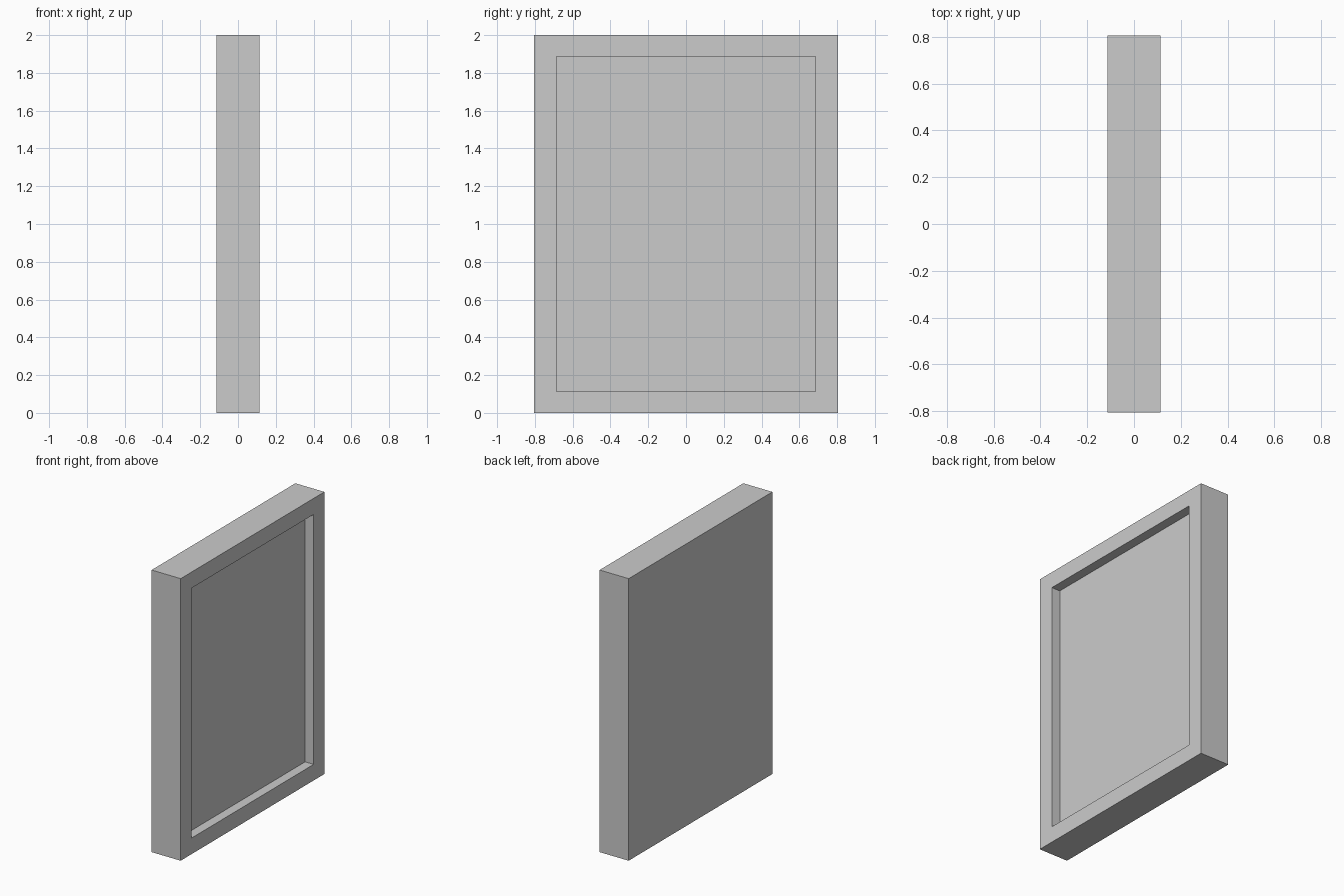
import bpy, bmesh
from mathutils import Vector

if "Cube" in bpy.data.objects:
    bpy.data.objects.remove(bpy.data.objects["Cube"])

DEPTH, WIDTH, HEIGHT = 0.228, 1.61, 2.0
OPEN_W, OPEN_H, RECESS = 1.37, 1.772, 0.067

bm = bmesh.new()

# Outer slab standing on the ground
bmesh.ops.create_cube(bm, size=1)
bmesh.ops.scale(bm, vec=(DEPTH, WIDTH, HEIGHT), verts=bm.verts)
bmesh.ops.translate(bm, vec=(0, 0, HEIGHT / 2), verts=bm.verts)

# Border around the opening on the +x face
bm.normal_update()
panel = max(bm.faces, key=lambda f: f.normal.x)
bmesh.ops.inset_region(bm, faces=[panel], thickness=0.1)
for v in panel.verts:
    v.co.y = OPEN_W / 2 if v.co.y > 0 else -OPEN_W / 2
    v.co.z = HEIGHT / 2 + (OPEN_H / 2 if v.co.z > HEIGHT / 2 else -OPEN_H / 2)

# Sunken panel
ext = bmesh.ops.extrude_discrete_faces(bm, faces=[panel])
bmesh.ops.translate(bm, vec=Vector((-RECESS, 0, 0)), verts=ext["faces"][0].verts)
bmesh.ops.recalc_face_normals(bm, faces=bm.faces)

mesh = bpy.data.meshes.new("recessed_frame")
bm.to_mesh(mesh)
bm.free()
bpy.context.collection.objects.link(bpy.data.objects.new("recessed_frame", mesh))
